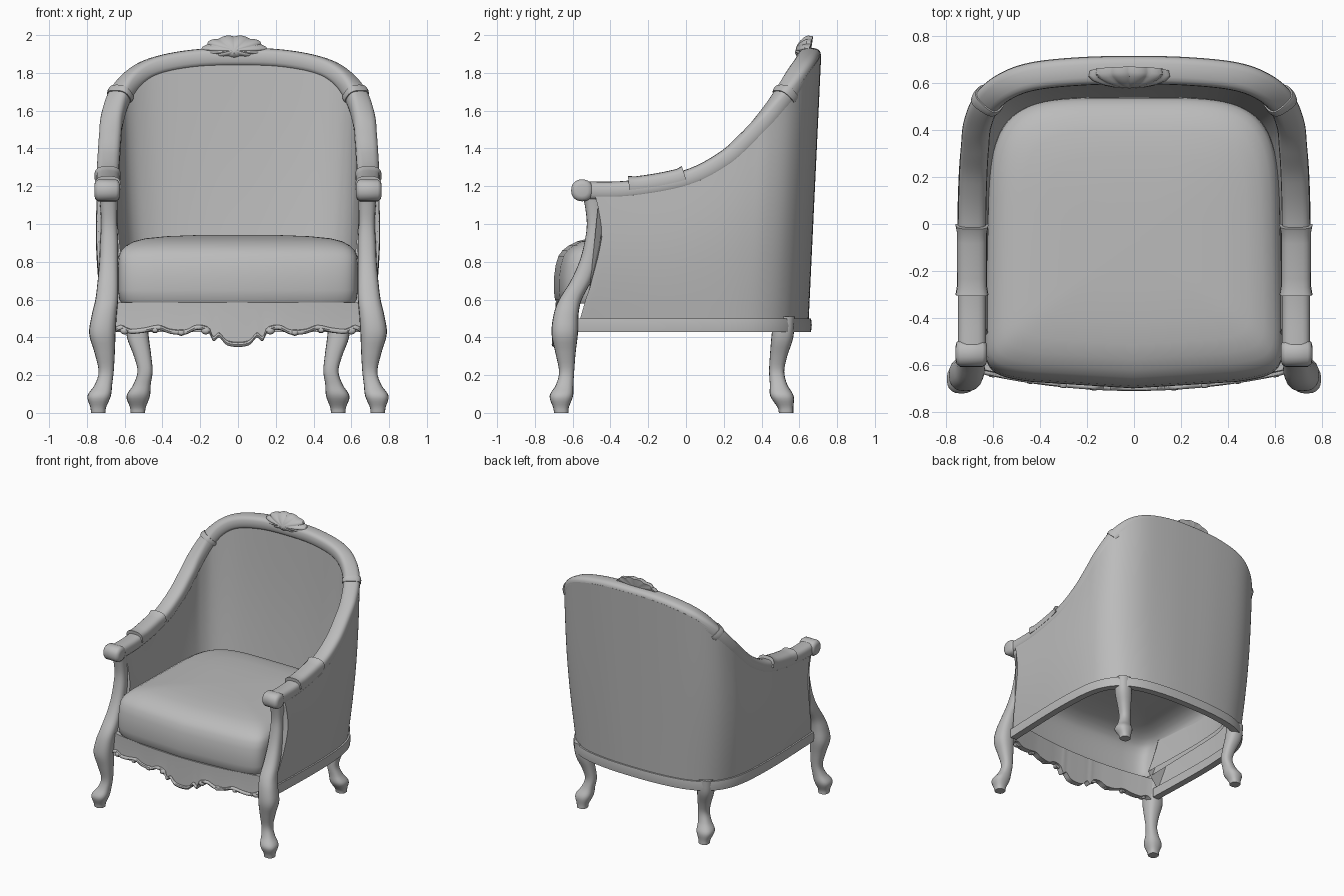
import bpy, bmesh, math
from mathutils import Vector

if "Cube" in bpy.data.objects:
    bpy.data.objects.remove(bpy.data.objects["Cube"])

mat = bpy.data.materials.new("plain grey")
mat.diffuse_color = (0.5, 0.5, 0.5, 1)
mat.use_nodes = True
mat.node_tree.nodes["Principled BSDF"].inputs["Base Color"].default_value = mat.diffuse_color


def loft(name, rings, mirror=False, angle=45, start=True, end=True, closed=True):
    """Skin rings of equal length, with optional end caps."""
    bm = bmesh.new()
    vs = [[bm.verts.new(p) for p in r] for r in rings]
    n = len(vs[0])
    for a, b in zip(vs, vs[1:]):
        for i in range(n if closed else n - 1):
            j = (i + 1) % n
            bm.faces.new((a[i], a[j], b[j], b[i]))
    if start:
        bm.faces.new(vs[0])
    if end:
        bm.faces.new(vs[-1])
    bmesh.ops.recalc_face_normals(bm, faces=bm.faces)
    me = bpy.data.meshes.new(name)
    bm.to_mesh(me)
    bm.free()
    ob = bpy.data.objects.new(name, me)
    bpy.context.collection.objects.link(ob)
    me.materials.append(mat)
    bpy.ops.object.select_all(action='DESELECT')
    ob.select_set(True)
    bpy.context.view_layer.objects.active = ob
    bpy.ops.object.shade_smooth_by_angle(angle=math.radians(angle))
    if mirror:
        ob.modifiers.new("mirror", 'MIRROR')
    return ob


def spline(pts, k):
    """Catmull-Rom samples through points, k per span."""
    P = [Vector(p) for p in pts]
    P = [2 * P[0] - P[1]] + P + [2 * P[-1] - P[-2]]
    out = []
    for i in range(1, len(P) - 2):
        a, b, c, d = P[i - 1:i + 3]
        for s in range(k):
            t = s / k
            out.append(0.5 * (2 * b + (c - a) * t + (2 * a - 5 * b + 4 * c - d) * t * t
                              + (3 * b - a - 3 * c + d) * t ** 3))
    return out + [P[-2]]


def both(half):
    """Mirror a right-hand path that ends on the centre line."""
    return half + [(-p[0],) + tuple(p[1:]) for p in reversed(half[:-1])]


def sgnpow(v, e):
    return math.copysign(abs(v) ** e, v)


def oval(a, b, n=2.0, count=20):
    T = [2 * math.pi * i / count for i in range(count)]
    return [(a * sgnpow(math.cos(t), 2 / n), b * sgnpow(math.sin(t), 2 / n)) for t in T]


def frames(path):
    """Point, horizontal outward vector and up vector for each sample."""
    res = []
    for i, p in enumerate(path):
        t = (path[min(i + 1, len(path) - 1)] - path[max(i - 1, 0)]).normalized()
        o = Vector((t.y, -t.x, 0)).normalized()
        res.append((p, o, o.cross(t).normalized()))
    return res


def sweep(fr, sec, scales=None):
    scales = scales or [1] * len(fr)
    return [[p + o * u * s + w * v * s for u, v in sec] for (p, o, w), s in zip(fr, scales)]


K = 8
top_half = [(.69, -.57, 1.175), (.69, -.3, 1.18), (.69, 0, 1.235), (.685, .2, 1.335),
            (.677, .33, 1.45), (.665, .43, 1.56), (.622, .525, 1.685), (.54, .59, 1.782),
            (.42, .63, 1.84), (.22, .65, 1.875), (0, .655, 1.882)]
base_half = [(.70, -.57, .5), (.71, -.3, .5), (.715, -.05, .5), (.71, .15, .5),
             (.695, .3, .5), (.665, .41, .5), (.61, .5, .5), (.53, .565, .5),
             (.4, .615, .5), (.21, .643, .5), (0, .65, .5)]
rail = frames(spline(both(top_half), K))
base = frames(spline(both(base_half), K))

# Top rail running from hand to hand over the back
loft("top_rail", sweep(rail, oval(.06, .05, 3)))

# Upholstered shell: outer and inner skin, open below, front edge following the arm post
post_edge = spline([(-.56, .5), (-.5, .7), (-.45, .9), (-.45, 1.0), (-.48, 1.15)], 12)


def behind_post(p):
    if p.z < 1.2:
        p.y = max(p.y, min(post_edge, key=lambda e: abs(e.y - p.z)).x)
    return p


rings = []
for (p, o, w), (q, ob, _) in zip(rail, base):
    back = max(o.y, 0)
    hi = p + o * (.055 + .006 * back) + w * (.045 * back - .03)
    hin = p - o * .045 - w * .02
    li = q - ob * .12 + Vector((0, 0, .1))
    ring = []
    for j in range(13):
        f = j / 12
        ring.append(behind_post(q.lerp(hi, f) + o * .02 * abs(o.x) * math.sin(math.pi * f)))
    for j in range(13):
        f = j / 12
        ring.append(behind_post(hin.lerp(li, f) + o * .012 * math.sin(math.pi * f)))
    rings.append(ring)
loft("upholstered_shell", rings, closed=False)

# Base frame under the shell
loft("base_frame", sweep(base, [(.012, 0), (.016, -.035), (.012, -.072), (-.04, -.072), (-.04, 0)]))

# Crowned seat cushion, squarer at the front than the back, hollow below
rings = []
for z, s in [(.58, .97), (.6, .99), (.65, 1), (.72, 1), (.78, 1), (.83, .995), (.86, .975), (.885, .935),
             (.908, .87), (.924, .77), (.935, .6), (.941, .35), (.942, .05)]:
    ring = []
    for i in range(88):
        t = 2 * math.pi * i / 88
        n = 4.5 if math.sin(t) > 0 else 14
        x = .62 * sgnpow(math.cos(t), 2 / n)
        y = .62 * sgnpow(math.sin(t), 2 / n)
        x *= 1.01 - .02 * (y / .61)
        if y < 0:
            f = -y / .62
            y += f * (.055 * (x / .62) ** 2 + .06 * max((z - .68) / .25, 0) ** 2)
        ring.append((x * s, -.08 + y * s, z))
    rings.append(ring)
loft("seat_cushion", rings, start=False)

# Front apron with scalloped lower edge and carved bead
edge = both([(.66, .42), (.62, .44), (.57, .42), (.5, .425), (.42, .44), (.36, .42), (.28, .415),
             (.22, .44), (.16, .43), (.13, .38), (.1, .40), (.06, .36), (0, .35)])
edge = [(p.x, p.y) for p in spline(edge, 4)]
front = lambda x: -.695 + .17 * x * x
loft("front_apron", [[(x, front(x), z), (x, front(x) + .005, .5), (x, front(x) + .005, .585),
                      (x, front(x) + .05, .585), (x, front(x) + .035, z)] for x, z in edge])
loft("apron_bead", [[(x, front(x) - .003 + u, z + .012 + v) for u, v in oval(.013, .013, 2, 8)]
                    for x, z in edge])

# Carved scrolls on the apron
for i, (cx, cz, r) in enumerate([(.17, .435, .025), (.3, .425, .022), (.44, .438, .02), (.6, .435, .025)]):
    loft(f"apron_scroll_{i}", [[(cx + u * s, front(cx) + d, cz + v * s) for u, v in oval(r, r * .8, 2, 12)]
                               for d, s in [(.02, 1), (-.005, 1), (-.016, .7), (-.019, .2)]], True)


def post(name, pts, n=2.5):
    rings = []
    for x, y, z, r in spline(pts, 4):
        rings.append([(x + u, y + v, z) for u, v in oval(r, r, n)])
    loft(name, rings, True)


# Front cabriole legs rising into curved arm posts
post("front_leg", [(.74, -.66, 0, .038), (.74, -.662, .03, .042), (.735, -.66, .09, .062),
                   (.712, -.642, .15, .046), (.698, -.632, .22, .04), (.706, -.638, .32, .054),
                   (.718, -.642, .42, .07), (.708, -.635, .52, .066), (.695, -.612, .6, .06),
                   (.688, -.555, .7, .055), (.684, -.515, .8, .05), (.682, -.49, .9, .048),
                   (.682, -.482, 1.0, .043), (.684, -.49, 1.1, .046), (.686, -.5, 1.16, .05)])
# Back cabriole legs
post("back_leg", [(.53, .53, 0, .038), (.53, .526, .03, .042), (.528, .508, .09, .062),
                  (.508, .49, .15, .046), (.492, .48, .22, .04), (.505, .49, .3, .046),
                  (.53, .51, .4, .058), (.54, .52, .51, .056)])

# Rounded hand scrolls on the arm ends
loft("arm_hand", [[(x, -.55 + u, 1.178 + v) for u, v in oval(r, r, 2.2, 24)]
                  for x, r in [(.625, .03), (.63, .047), (.645, .058), (.74, .058), (.755, .047), (.76, .03)]], True)

# Arm pads wrapped over the rail, with lipped ends
fr = [f for f in rail if f[0].x > .5 and -.32 < f[0].y < .015]
sc = [1.0] * len(fr)
sc[0] = sc[-1] = 1.1
loft("arm_pad", sweep(fr, [(u, max(v, -.012) + .012) for u, v in oval(.064, .056, 3)], sc), True)

# Collars where the side rails meet the crest rail
loft("rail_collar", sweep(rail[6 * K - 1:6 * K + 2], oval(.07, .06, 2.8), [.95, 1, .95]), True)

# Carved shell crest at the top centre
rings = []
for s, d in [(.05, -.045), (.35, -.042), (.65, -.03), (.9, -.012), (1, .005), (.97, .03), (.3, .035)]:
    ring = []
    for i in range(96):
        t = 2 * math.pi * i / 96
        lobe = abs(math.sin(t * 5.5 + math.pi / 4))
        k = s * (.9 + .1 * lobe)
        up = math.sin(t)
        x = .175 * sgnpow(math.cos(t), 1.1) * k
        z = (.08 if up > 0 else .045) * up * k
        ring.append((x - .02, .625 + d + z * .25 - .005 * lobe * s, 1.92 + z))
    rings.append(ring)
loft("crest_carving", rings, angle=35)
